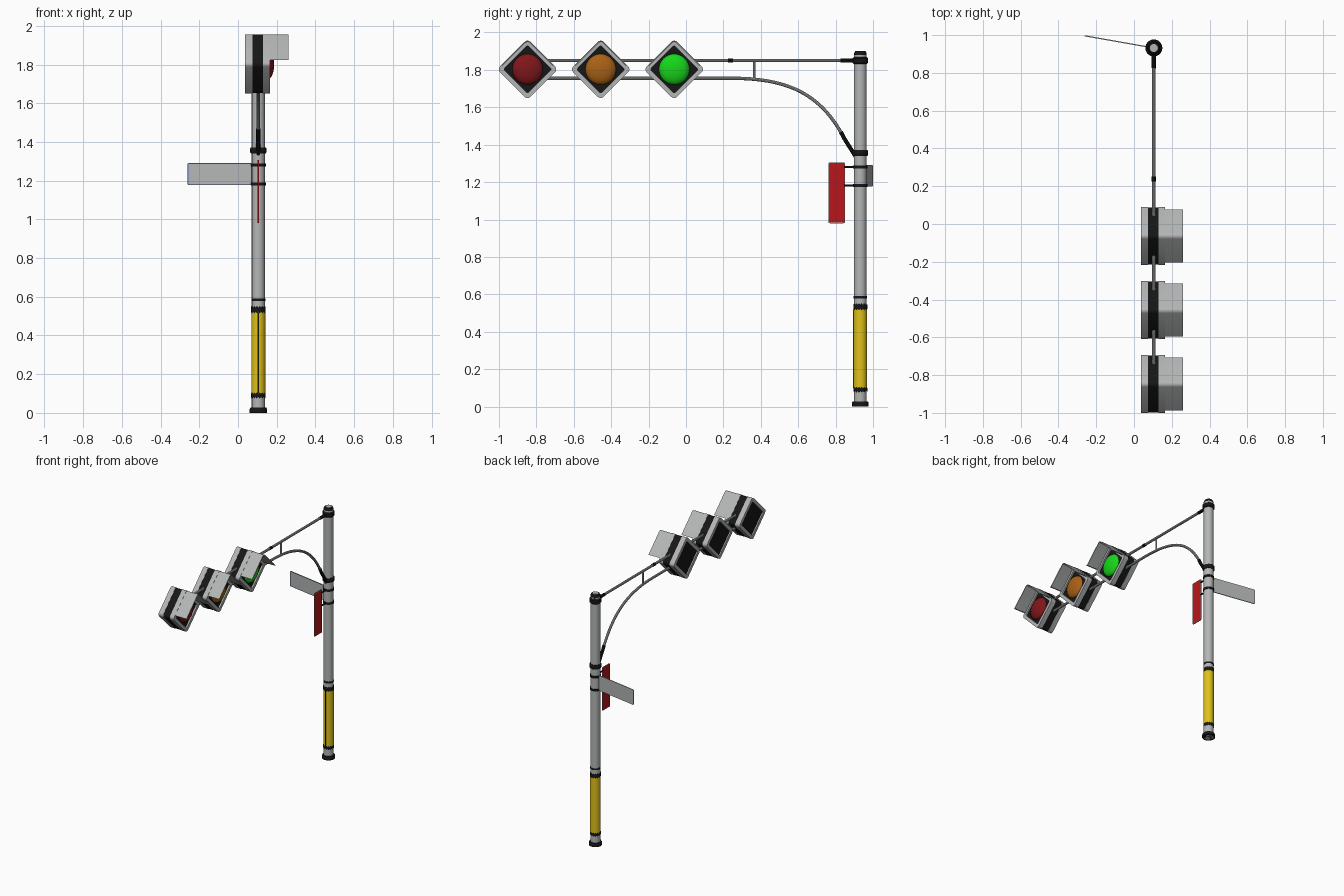
import bpy, bmesh, math
from mathutils import Vector

if "Cube" in bpy.data.objects:
    bpy.data.objects.remove(bpy.data.objects["Cube"])

PX, PY = 0.105, 0.932          # pole axis


def material(name, rgb):
    m = bpy.data.materials.new(name)
    m.diffuse_color = (*rgb, 1)
    m.use_nodes = True
    m.node_tree.nodes["Principled BSDF"].inputs["Base Color"].default_value = m.diffuse_color
    return m


GREY = material("light grey", (0.45, 0.47, 0.46))
BLACK = material("black", (0.008, 0.008, 0.008))
YELLOW = material("yellow", (0.75, 0.54, 0.01))
RED = material("sign red", (0.50, 0.008, 0.01))
BLUE = material("blue", (0.08, 0.16, 0.45))
LENS = {"red": material("lens red", (0.22, 0.008, 0.01)),
        "amber": material("lens amber", (0.40, 0.12, 0.008)),
        "green": material("lens green", (0.008, 0.68, 0.01))}


def finish(name, bm, *mats, smooth=True):
    bmesh.ops.recalc_face_normals(bm, faces=bm.faces)
    me = bpy.data.meshes.new(name)
    bm.to_mesh(me)
    bm.free()
    ob = bpy.data.objects.new(name, me)
    bpy.context.collection.objects.link(ob)
    for m in mats:
        me.materials.append(m)
    if smooth:
        bpy.ops.object.select_all(action='DESELECT')
        ob.select_set(True)
        bpy.context.view_layer.objects.active = ob
        bpy.ops.object.shade_smooth_by_angle(angle=math.radians(35))
    return ob


def lathe(name, profile, mat, n=32, zigzag=0.0):
    """Turn (radius, z) points round the pole axis; zigzag makes the end edges jagged."""
    bm = bmesh.new()
    rings = []
    for k, (r, z) in enumerate(profile):
        ring = []
        for i in range(n):
            a = 2 * math.pi * i / n
            dz = zigzag * (i % 2) * (1 if k >= len(profile) / 2 else -1)
            ring.append(bm.verts.new((PX + r * math.cos(a), PY + r * math.sin(a), z + dz)))
        rings.append(ring)
    for lo, hi in zip(rings, rings[1:]):
        for i in range(n):
            bm.faces.new((lo[i], lo[(i + 1) % n], hi[(i + 1) % n], hi[i]))
    if not zigzag:
        bm.faces.new(rings[0])
        bm.faces.new(rings[-1])
    return finish(name, bm, mat)


def band(name, z0, z1, r, mat=BLACK, **kw):
    return lathe(name, [(r, z0), (r, z1)], mat, **kw)


def tube(name, pts, r, mat):
    cu = bpy.data.curves.new(name, 'CURVE')
    cu.dimensions = '3D'
    cu.bevel_depth, cu.bevel_resolution, cu.use_fill_caps = r, 3, True
    sp = cu.splines.new('POLY')
    sp.points.add(len(pts) - 1)
    for p, (y, z) in zip(sp.points, pts):
        p.co = (PX, y, z, 1)
    tmp = bpy.data.objects.new(name, cu)
    bpy.context.collection.objects.link(tmp)
    bpy.context.view_layer.update()
    me = bpy.data.meshes.new_from_object(tmp)
    bpy.data.objects.remove(tmp)
    bm = bmesh.new()
    bm.from_mesh(me)
    return finish(name, bm, mat)


def rounded(hu, hv, r, turn=0.0, seg=5):
    """Outline of a rounded rectangle, turned by an angle."""
    out = []
    for q, (su, sv) in enumerate(((1, 1), (-1, 1), (-1, -1), (1, -1))):
        for i in range(seg + 1):
            a = math.pi / 2 * (q + i / seg)
            u, v = su * (hu - r) + r * math.cos(a), sv * (hv - r) + r * math.sin(a)
            out.append((u * math.cos(turn) - v * math.sin(turn),
                        u * math.sin(turn) + v * math.cos(turn)))
    return out


def prism(name, outline, x0, x1, cy, cz, mat, hole=None):
    """Extrude a (y, z) outline along x, with an optional matching hole."""
    bm = bmesh.new()
    n = len(outline)
    loops = [[bm.verts.new((x, cy + u, cz + v)) for u, v in o]
             for o in (outline, hole) if o for x in (x0, x1)]
    pairs = [(0, 1), (2, 3), (0, 2), (1, 3)] if hole else [(0, 1)]
    for a, b in pairs:
        for i in range(n):
            j = (i + 1) % n
            bm.faces.new((loops[a][i], loops[a][j], loops[b][j], loops[b][i]))
    if not hole:
        bm.faces.new(loops[0])
        bm.faces.new(loops[1])
    return finish(name, bm, mat)


# Pole and its painted bands
band("pole", 0.0, 1.88, 0.034, GREY)
lathe("base_ring", [(0.045, 0), (0.045, 0.02), (0.041, 0.027)], BLACK)
band("yellow_sleeve", 0.09, 0.53, 0.0362, YELLOW)
band("sleeve_band_lower", 0.082, 0.098, 0.0372, zigzag=0.008)
band("sleeve_band_upper", 0.522, 0.545, 0.0372, zigzag=0.008)
band("thin_band", 0.578, 0.59, 0.0362)
for i, z in enumerate((1.182, 1.28)):
    band(f"sign_clamp_{i}", z - 0.008, z + 0.008, 0.0385)
lathe("arm_collar", [(0.038, 1.34), (0.042, 1.346), (0.042, 1.366), (0.038, 1.372)], BLACK)
lathe("pole_cap", [(0.036, 1.832), (0.042, 1.838), (0.042, 1.862), (0.034, 1.868),
                   (0.034, 1.888), (0.028, 1.9)], BLACK)
band("cap_disc", 1.896, 1.902, 0.021, GREY)

# Seam down the front of the yellow sleeve
bm = bmesh.new()
bmesh.ops.create_cube(bm, size=1)
bmesh.ops.scale(bm, vec=(0.006, 0.004, 0.42), verts=bm.verts)
bmesh.ops.translate(bm, vec=(PX, PY - 0.036, 0.31), verts=bm.verts)
finish("sleeve_seam", bm, BLACK, smooth=False)

# Arm: straight upper tube, lower tube that sweeps down to the pole
tube("upper_arm", [(-0.85, 1.85), (0.92, 1.85)], 0.0095, GREY)
P = [Vector(p) for p in ((0.25, 1.755), (0.56, 1.755), (0.72, 1.66), (0.835, 1.455))]
sweep = []
for i in range(19):
    t = i / 18
    s = 1 - t
    sweep.append(tuple(P[0] * s**3 + P[1] * 3 * s * s * t + P[2] * 3 * s * t * t + P[3] * t**3))
tube("lower_arm", [(-0.85, 1.755)] + sweep, 0.0095, GREY)
tube("arm_strut", [(0.365, 1.755), (0.365, 1.85)], 0.006, GREY)
tube("upper_arm_socket", [(0.825, 1.85), (0.91, 1.85)], 0.0115, BLACK)
tube("lower_arm_socket", [(0.828, 1.468), (0.845, 1.435), (0.908, 1.335)], 0.0115, BLACK)
tube("arm_joint", [(0.225, 1.85), (0.252, 1.85)], 0.0115, BLACK)

# Three diamond lamps facing +x
Q = math.pi / 4
outer, inner = rounded(0.115, 0.115, 0.022, Q), rounded(0.091, 0.091, 0.010, Q)
side = rounded(0.1135, 0.1135, 0.022, Q)


def hood_path(a, r):
    """Upper two sides of the diamond, cut off level near the widest point."""
    pts = [p for p in rounded(a, a, r, Q) if p[1] > 0.05]
    pts.sort()
    e = a * math.sqrt(2) - 0.02
    return [(-e, 0.02)] + pts + [(e, 0.02)]


for colour, cy in (("red", -0.847), ("amber", -0.456), ("green", -0.063)):
    cz = 1.803
    prism(colour + "_lamp_panel", inner, 0.045, 0.153, cy, cz, BLACK)
    prism(colour + "_lamp_side_band", side, 0.072, 0.132, cy, cz, BLACK)
    prism(colour + "_lamp_front_frame", outer, 0.130, 0.165, cy, cz, GREY, hole=inner)
    prism(colour + "_lamp_back_frame", outer, 0.036, 0.075, cy, cz, GREY, hole=inner)
    prism(colour + "_lamp_hood", hood_path(0.1135, 0.022) + hood_path(0.1075, 0.016)[::-1],
          0.16, 0.26, cy, cz, GREY)
    # Domed lens
    bm = bmesh.new()
    bmesh.ops.create_uvsphere(bm, u_segments=32, v_segments=16, radius=1)
    bmesh.ops.scale(bm, vec=(0.036, 0.082, 0.082), verts=bm.verts)
    bmesh.ops.translate(bm, vec=(0.151, cy, cz), verts=bm.verts)
    finish(colour + "_lens", bm, LENS[colour])


def sign(name, hu, hv, mat, rim):
    """Thin rounded plate in the yz plane with a narrow coloured border."""
    ob = prism(name, rounded(hu, hv, 0.008), -0.003, 0.003, 0, 0, mat)
    ob.data.materials.append(rim)
    bm = bmesh.new()
    bm.from_mesh(ob.data)
    caps = [f for f in bm.faces if abs(f.normal.x) > 0.9]
    for f in bmesh.ops.inset_individual(bm, faces=caps, thickness=0.004)["faces"]:
        f.material_index = 1
    bm.to_mesh(ob.data)
    bm.free()
    return ob


# Red hanging sign and its brackets
red_sign = sign("red_sign", 0.045, 0.163, RED, GREY)
red_sign.location = (PX, 0.806, 1.143)
for i, z in enumerate((1.182, 1.28)):
    tube(f"red_sign_bracket_{i}", [(0.845, z), (0.90, z)], 0.006, BLACK)

# Street plate, angled back from the pole
plate = sign("street_plate", 0.168, 0.057, GREY, BLUE)
plate.location = (-0.095, 0.967, 1.234)
plate.rotation_euler = (0, 0, math.radians(80))
for f in plate.data.polygons:      # border only on the face towards the front
    if f.normal.x > -0.9:
        f.material_index = 0
